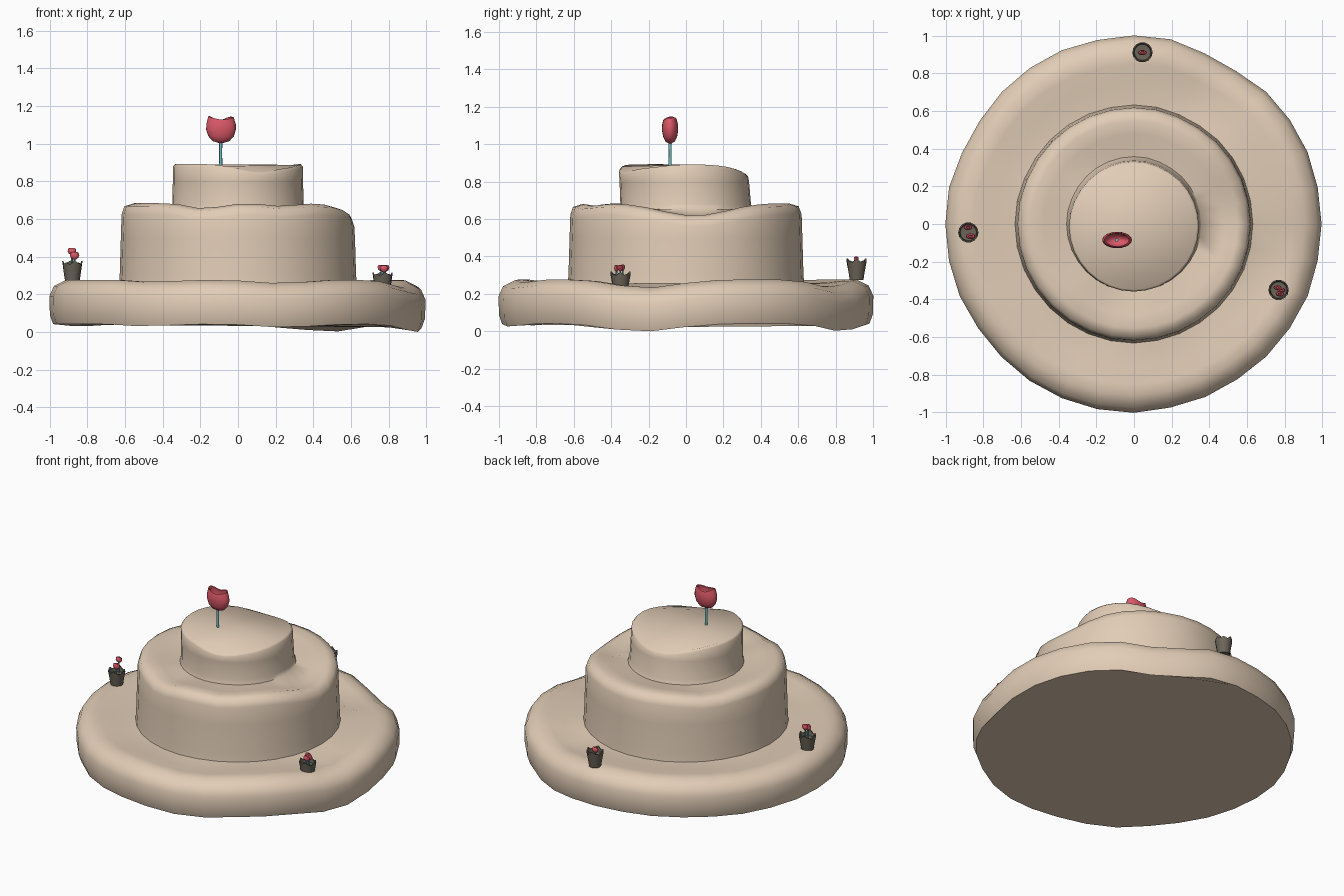
import bpy, random
from math import sin, cos, pi, radians, exp

if "Cube" in bpy.data.objects:
    bpy.data.objects.remove(bpy.data.objects["Cube"])

random.seed(4)


def material(name, rgb):
    m = bpy.data.materials.new(name)
    m.diffuse_color = (*rgb, 1)
    m.use_nodes = True
    m.node_tree.nodes["Principled BSDF"].inputs["Base Color"].default_value = m.diffuse_color
    return m


SAND = material("sand", (0.76, 0.61, 0.47))
PETAL = material("petal", (0.72, 0.10, 0.14))
CLAY = material("clay", (0.15, 0.13, 0.10))
STEM = material("stem", (0.15, 0.50, 0.55))


def loft(name, rings, mat, angle=40, closed_ends=True):
    """Skin a list of equal-length point rings, bottom to top, capping the ends."""
    n = len(rings[0])
    verts = [p for ring in rings for p in ring]
    faces = [(k * n + i, k * n + (i + 1) % n, (k + 1) * n + (i + 1) % n, (k + 1) * n + i)
             for k in range(len(rings) - 1) for i in range(n)]
    if closed_ends:
        faces.append(tuple(reversed(range(n))))
        faces.append(tuple(range(len(verts) - n, len(verts))))
    me = bpy.data.meshes.new(name)
    me.from_pydata(verts, [], faces)
    me.polygons.foreach_set("use_smooth", [True] * len(faces))
    me.set_sharp_from_angle(angle=radians(angle))
    me.materials.append(mat)
    ob = bpy.data.objects.new(name, me)
    bpy.context.collection.objects.link(ob)
    return ob


def bumps(deg, table):
    """Sum of soft bumps around the circle: (angle, width, height)."""
    return sum(h * exp(-(((deg - a + 180) % 360 - 180) / w) ** 2) for a, w, h in table)


# stepped mound: radius, height, tier
PROFILE = [(.980, .042, 1), (.997, .09, 1), (1.0, .19, 1), (.975, .245, 1), (.91, .277, 1),
           (.85, .276, 1), (.76, .262, 1), (.632, .255, 0),
           (.628, .30, 0), (.622, .50, 0), (.618, .625, 2), (.603, .668, 2), (.55, .684, 2),
           (.48, .672, 2), (.358, .652, 0), (.349, .68, 0), (.346, .80, 0), (.345, .88, 3),
           (.334, .893, 3)]
WOBBLE = {
    0: [],
    1: [(-14, 15, -.045), (60, 14, -.042), (-75, 12, -.018), (-120, 10, -.012), (150, 14, -.012)],
    2: [(5, 26, -.065), (-109, 13, -.028), (-65, 12, -.015), (140, 15, -.02)],
    3: [(-70, 28, -.042), (90, 40, -.052), (-30, 20, -.012)],
}
N = 32
out = [bumps(360 * i / N, [(62, 10, -.03), (-58, 14, -.01), (150, 14, -.01)]) + random.uniform(-.006, .004)
       for i in range(N)]
rings = []
for r, z, tier in PROFILE:
    ring = []
    for i in range(N):
        a = 2 * pi * i / N
        rr = r * (1 + out[i] * (1 if r > .7 else .3))
        shift = -.015 * max(0, (z - .65) / .25)
        ring.append((rr * cos(a), rr * sin(a) + shift, max(0, z + bumps(360 * i / N, WOBBLE[tier]))))
    rings.append(ring)
loft("stepped_mound", rings, SAND, 60)


def lathe(name, x, y, profile, mat, n=12, depth=1.0, jag=None):
    """Round part from (radius, z) pairs; depth squashes y, jag varies rim heights."""
    rs = []
    for k, (r, z) in enumerate(profile):
        rs.append([(x + r * cos(2 * pi * i / n), y + depth * r * sin(2 * pi * i / n),
                    z + (jag[1][i % len(jag[1])] if jag and k in jag[0] else 0)) for i in range(n)])
    return loft(name, rs, mat, 45)


def stem(name, x, y, z0, z1, r):
    mid = (z0 + z1) / 2
    return lathe(name, x, y, [(r, z0), (r * .9, mid), (r, z1)], STEM, 8)


# large flower on the summit
stem("summit_stem", -.092, -.085, .85, 1.05, .009)
lathe("summit_bloom", -.09, -.085,
      [(.012, 1.004), (.045, 1.014), (.068, 1.04), (.079, 1.075), (.078, 1.105), (.067, 1.14),
       (.060, 1.136), (.066, 1.105), (.062, 1.07), (.035, 1.045), (.010, 1.038)],
      PETAL, 20, .55,
      ([5, 6], [0, .002, .004, .002, -.006, -.014, -.012, -.004, .004, .008,
                .008, .006, 0, -.004, -.008, -.012, -.012, -.008, -.004, 0]))


# flower pots with jagged rims
def pot(name, x, y, z, blooms):
    lathe(name, x, y, [(.038, z), (.044, z + .04), (.054, z + .10), (.047, z + .10), (.043, z + .075),
                       (.010, z + .072)], CLAY, 14, 1.0,
          ([2, 3], [.012, -.004, .004, -.008, .014, 0, -.006]))
    for k, (bx, by, bz, r) in enumerate(blooms):
        stem(f"{name}_stem_{k}", bx, by, z + .06, bz, .005)
        lathe(f"{name}_bloom_{k}", bx, by,
              [(r * .3, bz - r * .9), (r * .8, bz - r * .5), (r, bz), (r * .85, bz + r * .55),
               (r * .5, bz + r * .7), (r * .3, bz + r * .3)], PETAL, 10, .6)


pot("left_pot", -.88, -.045, .265, [(-.882, -.018, .430, .023), (-.868, -.065, .407, .025)])
pot("back_pot", .045, .912, .275, [(.045, .910, .383, .023)])
pot("right_pot", .768, -.35, .205, [(.762, -.338, .342, .021), (.782, -.352, .340, .022),
                                    (.775, -.372, .338, .022)])
